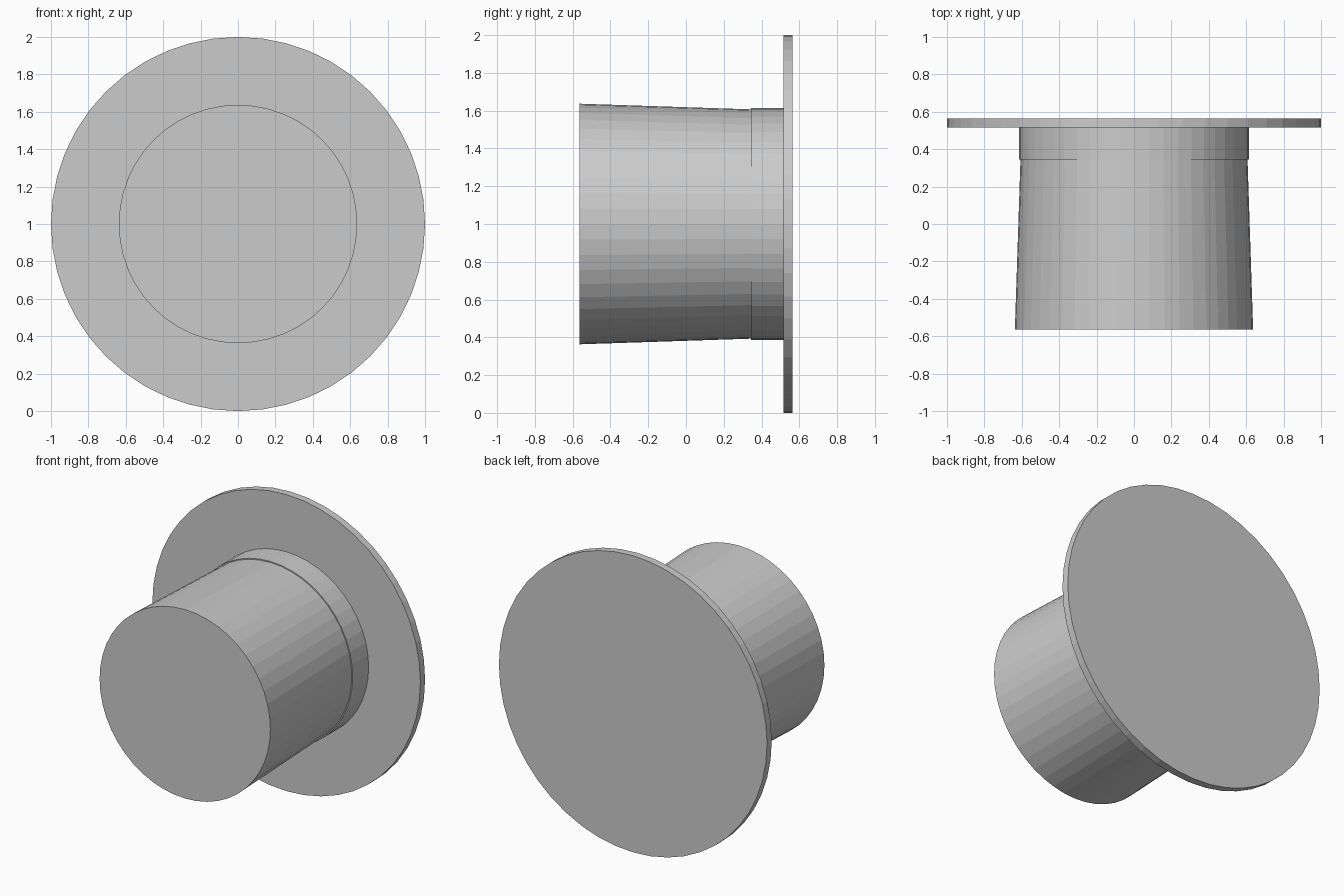
import bpy
import math
from mathutils import Matrix

if "Cube" in bpy.data.objects:
    bpy.data.objects.remove(bpy.data.objects["Cube"])

SIDES = 48

grey = bpy.data.materials.new("plain grey")
grey.diffuse_color = (0.6, 0.6, 0.6, 1)
grey.use_nodes = True
grey.node_tree.nodes["Principled BSDF"].inputs["Base Color"].default_value = grey.diffuse_color


def disc(name, y_front, y_back, r_front, r_back):
    """Flat-faced tapered cylinder lying along y, centred at z = 1."""
    bpy.ops.mesh.primitive_cone_add(
        vertices=SIDES, radius1=r_back, radius2=r_front, depth=y_back - y_front)
    ob = bpy.context.object
    ob.name = name
    # local +z turns towards the front (-y)
    ob.data.transform(Matrix.Rotation(math.radians(90), 4, 'X'))
    ob.location = (0, (y_front + y_back) / 2, 1)
    ob.data.materials.append(grey)
    return ob


# Crown flares slightly towards its flat end
disc("crown", -0.565, 0.345, 0.637, 0.607)
# Band around the foot of the crown
disc("band", 0.345, 0.515, 0.614, 0.614)
# Wide flat brim
disc("brim", 0.515, 0.565, 1.0, 1.0)
